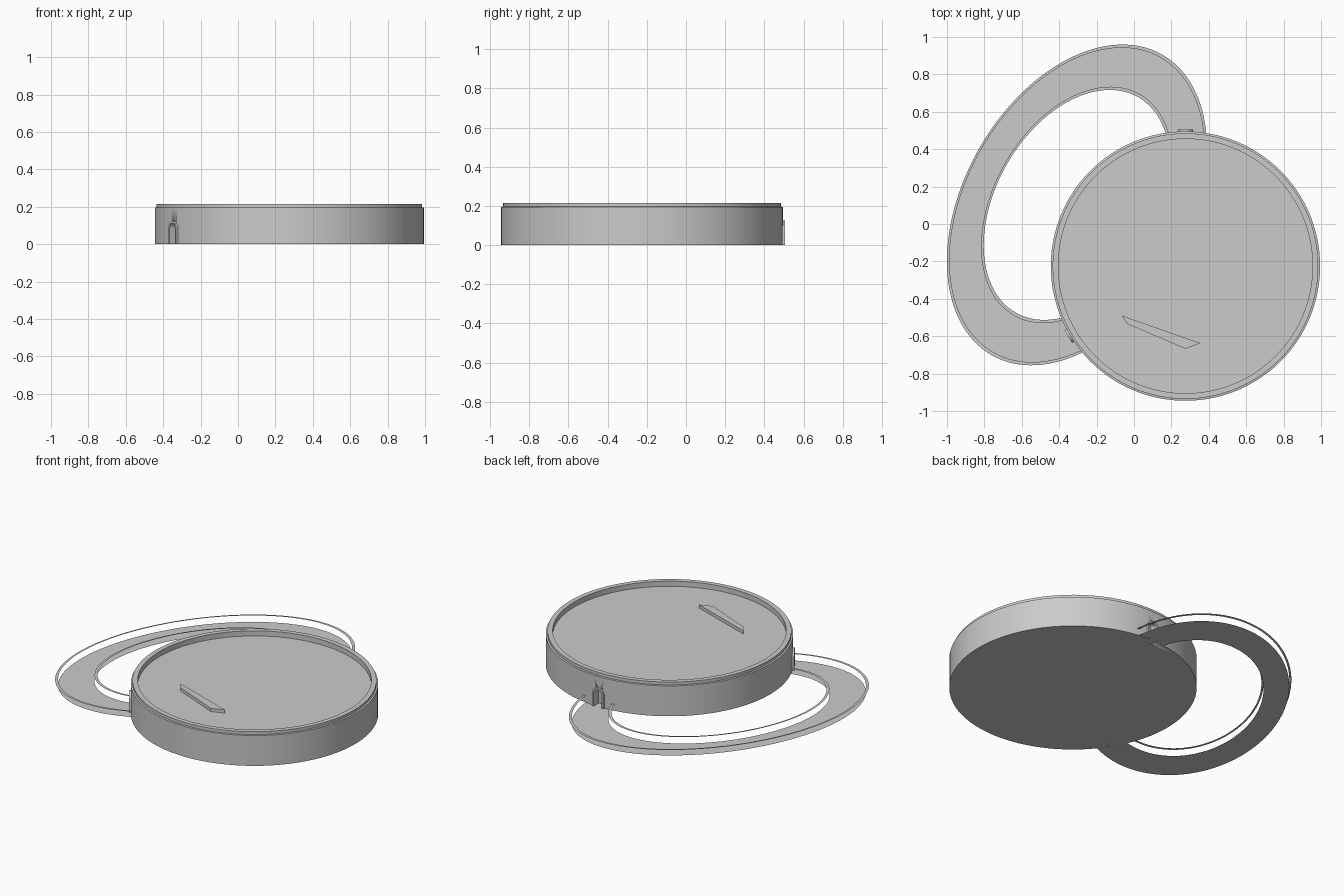
import bpy, bmesh, math
from mathutils import Matrix, Vector

if "Cube" in bpy.data.objects:
    bpy.data.objects.remove(bpy.data.objects["Cube"])

DISC = Vector((0.275, -0.225, 0))
RING = Vector((-0.305, 0.102, 0))
A, B, TILT = 0.924, 0.604, math.radians(60.5)


def finish(name, bm, smooth=True):
    bmesh.ops.recalc_face_normals(bm, faces=bm.faces)
    me = bpy.data.meshes.new(name)
    bm.to_mesh(me)
    bm.free()
    ob = bpy.data.objects.new(name, me)
    bpy.context.collection.objects.link(ob)
    if smooth:
        bpy.ops.object.select_all(action='DESELECT')
        ob.select_set(True)
        bpy.context.view_layer.objects.active = ob
        bpy.ops.object.shade_smooth_by_angle(angle=math.radians(30))
    return ob


def bridge(bm, loops, closed=True):
    n = len(loops[0])
    for a, b in zip(loops, loops[1:]):
        for i in range(n if closed else n - 1):
            j = (i + 1) % n
            bm.faces.new((a[i], a[j], b[j], b[i]))


def lathe(name, profile, n=128):
    bm = bmesh.new()
    loops = [[bm.verts.new(DISC + Vector((r * math.cos(2 * math.pi * i / n),
                                          r * math.sin(2 * math.pi * i / n), z)))
              for i in range(n)] for r, z in profile]
    bridge(bm, loops)
    bm.faces.new(loops[0])
    bm.faces.new(loops[-1])
    return finish(name, bm)


def ellipse_band(name, s0, s1, z, n=128):
    bm = bmesh.new()
    rot = Matrix.Rotation(TILT, 3, 'Z')
    loops = [[bm.verts.new(RING + rot @ Vector((s * A * math.cos(2 * math.pi * i / n),
                                                s * B * math.sin(2 * math.pi * i / n), z)))
              for i in range(n)] for s in (s0, s1)]
    bridge(bm, loops)
    return finish(name, bm, False)


def arch_outline(w, h, n=12):
    pts = [(-w, 0)] + [(-w * math.cos(math.pi * i / n), h - w + w * math.sin(math.pi * i / n))
                       for i in range(n + 1)] + [(w, 0)]
    return pts


def prism(name, pts, place, d0, d1, smooth=True):
    """Extrude an outline from depth d0 to d1; place maps (u, v, depth) to space."""
    bm = bmesh.new()
    loops = [[bm.verts.new(place(u, v, d)) for u, v in pts] for d in (d0, d1)]
    bridge(bm, loops)
    bm.faces.new(loops[0])
    bm.faces.new(loops[1])
    return finish(name, bm, smooth)


# Round body: wall, stepped rim and recessed top
body = lathe("round_body", [(0.72, 0), (0.72, 0.195), (0.71, 0.197), (0.71, 0.215),
                            (0.68, 0.215), (0.68, 0.182)])

# Arched doorways in the wall where the ring meets the body
for k, deg in enumerate((90, 211)):
    rot = Matrix.Rotation(math.radians(deg), 3, 'Z')

    def place(u, v, d):
        return DISC + rot @ Vector((d, u, v))

    cutter = prism(f"doorway_cutter_{k}",
                   [(u, v - 0.01 if v == 0 else v) for u, v in arch_outline(0.027, 0.112)],
                   place, 0.68, 0.76)
    cutter.hide_render = True
    cutter.hide_viewport = True
    mod = body.modifiers.new(f"doorway_{k}", 'BOOLEAN')
    mod.operation = 'DIFFERENCE'
    mod.object = cutter
    # raised surround
    bm = bmesh.new()
    outer, inner = arch_outline(0.04, 0.125), arch_outline(0.027, 0.112)
    loops = [[bm.verts.new(place(u, v, d)) for u, v in pts]
             for pts, d in ((outer, 0.70), (outer, 0.731), (inner, 0.731), (inner, 0.70))]
    bridge(bm, loops, closed=False)
    finish(f"doorway_surround_{k}", bm)

# Flat oval walkway and its two thin floating rails
ellipse_band("oval_walkway", 0.98, 0.737, 0.001)
ellipse_band("outer_rail", 1.0, 0.98, 0.042)
ellipse_band("inner_rail", 0.737, 0.717, 0.042)

# Slanted blade lying on the recessed top
prism("blade", [(-0.065, -0.49), (-0.035, -0.535), (0.275, -0.667), (0.355, -0.637)],
      lambda u, v, d: Vector((u, v, d)), 0.18, 0.203, False)
